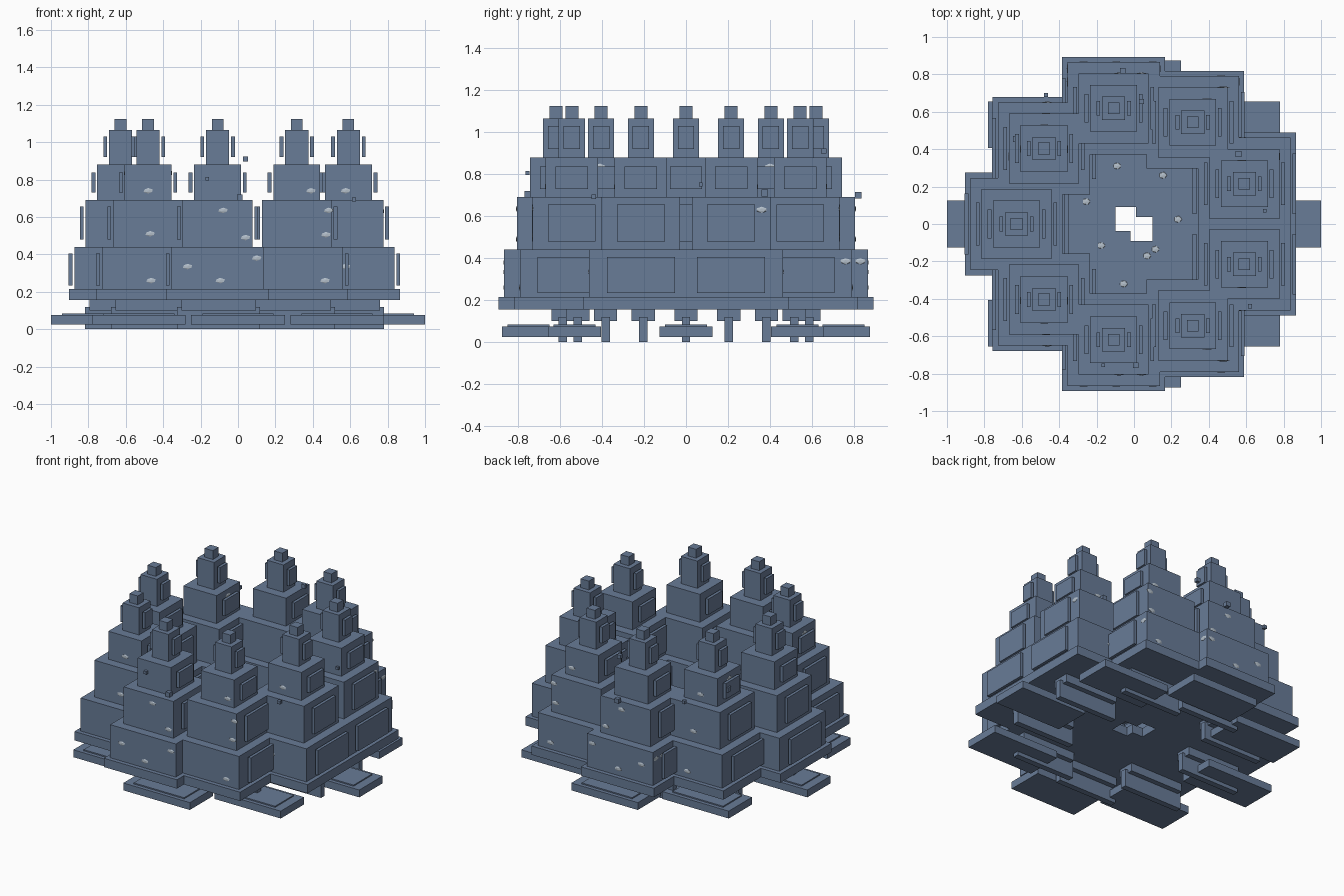
import bpy, bmesh, math
from mathutils import Matrix, Vector

if "Cube" in bpy.data.objects:
    bpy.data.objects.remove(bpy.data.objects["Cube"])


def material(name, rgb):
    m = bpy.data.materials.new(name)
    m.diffuse_color = (*rgb, 1)
    m.use_nodes = True
    m.node_tree.nodes["Principled BSDF"].inputs["Base Color"].default_value = m.diffuse_color
    return m


STONE = material("slate blue", (0.14, 0.20, 0.31))
PALE = material("pale grey", (0.46, 0.53, 0.60))


def build(name, boxes, mat=STONE):
    """One object from boxes given as (x0, x1, y0, y1, z0, z1)."""
    bm = bmesh.new()
    for x0, x1, y0, y1, z0, z1 in boxes:
        mid = Vector(((x0 + x1) / 2, (y0 + y1) / 2, (z0 + z1) / 2))
        size = Matrix.Diagonal((x1 - x0, y1 - y0, z1 - z0, 1))
        bmesh.ops.create_cube(bm, size=1, matrix=Matrix.Translation(mid) @ size)
    return finish(name, bm, mat)


def finish(name, bm, mat):
    me = bpy.data.meshes.new(name)
    bm.to_mesh(me)
    bm.free()
    me.materials.append(mat)
    ob = bpy.data.objects.new(name, me)
    bpy.context.collection.objects.link(ob)
    return ob


def block(c, hx, hy, z0, z1):
    return (c[0] - hx, c[0] + hx, c[1] - hy, c[1] + hy, z0, z1)


def ring(n, radius, start=0.0):
    return [(radius * math.cos(start + math.tau * i / n),
             radius * math.sin(start + math.tau * i / n)) for i in range(n)]


# Tiers of a tower: half width, bottom, top
TIERS = [(0.275, 0.155, 0.215), (0.247, 0.215, 0.44), (0.187, 0.44, 0.69),
         (0.125, 0.69, 0.88), (0.062, 0.88, 1.065), (0.031, 1.065, 1.125)]
# Side panels: tier, half width, bottom, top
PANELS = [(1, 0.162, 0.235, 0.405), (2, 0.114, 0.48, 0.655),
          (3, 0.077, 0.73, 0.837), (4, 0.039, 0.92, 1.03)]

TOWERS = ring(9, 0.628, math.pi)
for c in TOWERS:
    build("tower", [block(c, h, h, z0, z1) for h, z0, z1 in TIERS])
    panels = []
    for t, hw, z0, z1 in PANELS:
        for s in (-1, 1):
            p = (c[0] + s * (TIERS[t][0] + 0.02), c[1])
            panels.append(block(p, 0.01, hw, z0, z1))
    build("side_panels", panels)

# Beams and narrow keels under the towers
for c in ring(9, 0.595, math.pi):
    build("support_beam", [block(c, 0.2, 0.055, 0.1, 0.155)])
    build("keel", [block(c, 0.222, 0.02, 0.0, 0.12)])

# Eight foot slabs with a thin raised top
for c in ring(8, 0.75):
    build("foot_slab", [block(c, 0.25, 0.125, 0.025, 0.075),
                        block(c, 0.19, 0.1, 0.075, 0.083)])

# Courtyard floor around a stepped opening
build("courtyard_floor", [
    (-0.39, -0.1, -0.38, 0.38, 0.155, 0.216),
    (0.1, 0.34, -0.38, 0.38, 0.155, 0.216),
    (-0.1, 0.01, 0.09, 0.38, 0.155, 0.216),
    (0.01, 0.1, 0.037, 0.38, 0.155, 0.216),
    (-0.1, -0.02, -0.38, -0.037, 0.155, 0.216),
    (-0.02, 0.1, -0.38, -0.09, 0.155, 0.216)])

# Small drifting cubes: x, y, z, half size
CUBES = [(0.04, 0.655, 0.91, 0.013), (-0.165, -0.755, 0.805, 0.01),
         (0.01, -0.755, 0.705, 0.015), (-0.06, 0.82, 0.70, 0.015),
         (0.62, -0.44, 0.693, 0.011), (0.70, 0.07, 0.75, 0.009),
         (0.56, 0.375, 0.71, 0.016), (-0.63, 0.455, 0.79, 0.016),
         (-0.47, 0.69, 0.75, 0.011)]
build("drifting_cubes", [block((x, y), r, r, z - r, z + r) for x, y, z, r in CUBES])

# Pale flecks lying on the walls and the floor
flecks = bmesh.new()


def fleck(pos, size):
    bmesh.ops.create_icosphere(flecks, subdivisions=1, radius=1,
                               matrix=Matrix.Translation(pos) @ Matrix.Diagonal((*size, 1)))


def wall_fleck(axis, sign, u, z):
    """Place a fleck on the outermost tower wall at u along, z up."""
    hits = []
    for c in TOWERS:
        for h, z0, z1 in TIERS:
            if z0 < z < z1 and abs(c[1 - axis] - u) < h:
                hits.append(c[axis] * sign + h)
    if hits:
        pos = [u, u, z]
        pos[axis] = sign * max(hits)
        size = [0.028, 0.028, 0.015]
        size[axis] = 0.004
        fleck(Vector(pos), size)


Y_WALL = [(-0.48, 0.74), (-0.47, 0.51), (-0.465, 0.26), (-0.27, 0.335), (-0.08, 0.635),
          (-0.095, 0.26), (0.04, 0.49), (0.1, 0.38), (0.39, 0.74), (0.485, 0.635),
          (0.47, 0.505), (0.465, 0.26), (0.575, 0.74), (0.575, 0.335), (0.79, 0.49)]
X_WALL = [(0.36, 0.63), (0.76, 0.385), (0.83, 0.385), (-0.41, 0.835), (0.4, 0.835)]
for s in (-1, 1):
    for u, z in Y_WALL:
        wall_fleck(1, s, u, z)
    for u, z in X_WALL:
        wall_fleck(0, s, u, z)
for x, y in [(-0.09, 0.31), (0.155, 0.26), (-0.255, 0.12), (0.235, 0.025),
             (-0.175, -0.115), (0.07, -0.17), (0.115, -0.135), (-0.055, -0.32)]:
    fleck(Vector((x, y, 0.216)), (0.023, 0.02, 0.004))
finish("flecks", flecks, PALE)
